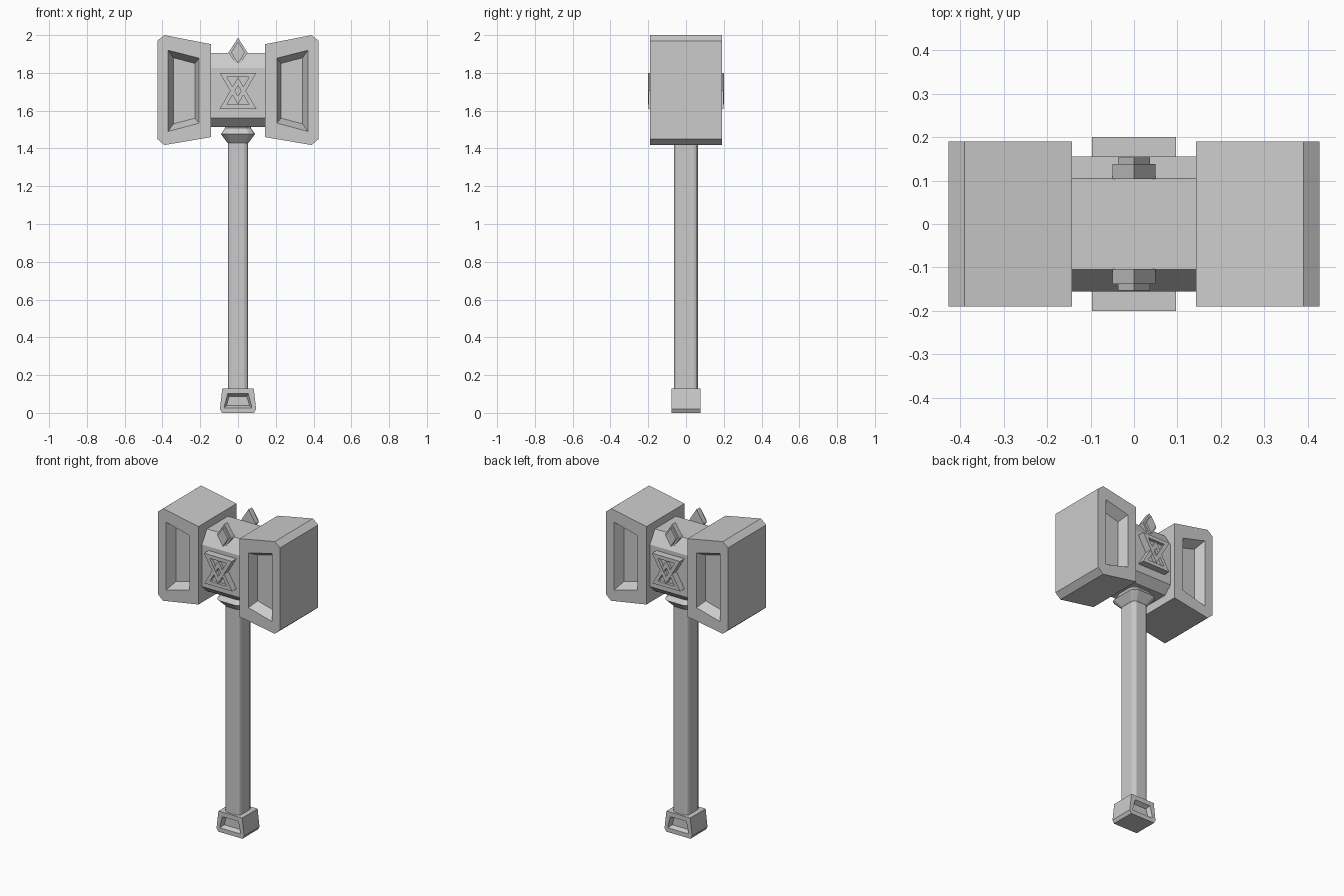
import bpy, bmesh

cube = bpy.data.objects.get("Cube")
if cube:
    bpy.data.objects.remove(cube)

stone = bpy.data.materials.new("grey stone")
stone.use_nodes = True
GREY = (0.6, 0.6, 0.6, 1)
stone.diffuse_color = GREY
stone.node_tree.nodes["Principled BSDF"].inputs["Base Color"].default_value = GREY


def loft(name, rings, closed=False):
    """Bridge rings of 3D points; cap the ends, or join last ring to first."""
    bm = bmesh.new()
    loops = [[bm.verts.new(p) for p in ring] for ring in rings]
    pairs = list(zip(loops, loops[1:]))
    if closed:
        pairs.append((loops[-1], loops[0]))
    else:
        bm.faces.new(loops[0])
        bm.faces.new(loops[-1])
    for a, b in pairs:
        for i in range(len(a)):
            j = (i + 1) % len(a)
            bm.faces.new((a[i], a[j], b[j], b[i]))
    bmesh.ops.recalc_face_normals(bm, faces=bm.faces)
    mesh = bpy.data.meshes.new(name)
    bm.to_mesh(mesh)
    bm.free()
    mesh.materials.append(stone)
    obj = bpy.data.objects.new(name, mesh)
    bpy.context.collection.objects.link(obj)
    return obj


def at_y(profile, y, side=1):
    return [(x * side, y, z) for x, z in profile]


def recessed_block(name, outer, rim, floor, half, depth, side=1):
    """Prism along y with a sloped recess in its front and back."""
    steps = [(floor, depth - half), (rim, -half), (outer, -half),
             (outer, half), (rim, half), (floor, half - depth)]
    return loft(name, [at_y(p, y, side) for p, y in steps])


# Flared striking blocks with framed recesses
block = [(0.143, 1.46), (0.39, 1.418), (0.427, 1.45),
         (0.427, 1.97), (0.39, 2.0), (0.143, 1.952)]
block_rim = [(0.206, 1.534), (0.37, 1.49), (0.37, 1.52),
             (0.37, 1.9), (0.37, 1.92), (0.206, 1.878)]
block_floor = [(0.228, 1.56), (0.342, 1.53), (0.342, 1.56),
               (0.342, 1.86), (0.342, 1.88), (0.228, 1.85)]
for label, side in (("left", 1), ("right", -1)):
    recessed_block(label + "_striking_block", block, block_rim, block_floor, 0.19, 0.06, side)

# Chamfered centre of the head
half_section = [(0.105, 1.513), (0.155, 1.56), (0.155, 1.825), (0.105, 1.905)]
section = half_section + [(-y, z) for y, z in reversed(half_section)]
loft("head_centre", [[(x, y, z) for y, z in section] for x in (-0.145, 0.145)])

# Emblem of interlaced triangles and diamond studs on both faces
MID = 1.705
for label, s in (("front", -1), ("back", 1)):
    for word, flip, top in (("down", 1, 0.2), ("up", -1, 0.198)):
        def triangle(scale):
            centre = 0.039
            points = [(-0.097, 0.095), (0.097, 0.095), (0, -0.072)]
            return [(x * scale, MID + flip * (centre + (z - centre) * scale)) for x, z in points]
        outer, inner = triangle(1), triangle(0.6)
        loft(f"{label}_{word}_triangle_frame",
             [at_y(outer, s * 0.15), at_y(outer, s * top),
              at_y(inner, s * top), at_y(inner, s * 0.15)], closed=True)
        loft(f"{label}_{word}_triangle_floor",
             [at_y(triangle(0.8), s * 0.15), at_y(triangle(0.8), s * 0.18)])

    def diamond(scale):
        return [(x * scale, 1.908 + z * scale)
                for x, z in ((0, -0.078), (0.05, 0), (0, 0.078), (-0.05, 0))]
    loft(label + "_diamond_stud",
         [at_y(diamond(1), s * 0.104), at_y(diamond(1), s * 0.138),
          at_y(diamond(0.74), s * 0.138), at_y(diamond(0.74), s * 0.153)])

# Chamfered shaft and flared collar
corner = [(0.053, 0.042), (0.048, 0.054), (0.034, 0.063)]
half = corner + [(-x, y) for x, y in reversed(corner)]
shaft = half + [(-x, -y) for x, y in half]


def slice_at(z, scale=1):
    return [(x * scale, y * scale, z) for x, y in shaft]


loft("shaft", [slice_at(0.11), slice_at(1.45)])
loft("collar", [slice_at(1.428, 1.02), slice_at(1.476, 1.7),
                slice_at(1.508, 1.3), slice_at(1.53, 1.3)])

# Pommel with recessed front and back
pommel = [(-0.085, 0), (0.085, 0), (0.096, 0.02),
          (0.083, 0.13), (-0.083, 0.13), (-0.096, 0.02)]
pommel_rim = [(-0.073, 0.027), (0.073, 0.027), (0.071, 0.04),
              (0.055, 0.102), (-0.055, 0.102), (-0.071, 0.04)]
pommel_floor = [(-0.06, 0.04), (0.06, 0.04), (0.058, 0.05),
                (0.046, 0.088), (-0.046, 0.088), (-0.058, 0.05)]
recessed_block("pommel", pommel, pommel_rim, pommel_floor, 0.077, 0.025)
